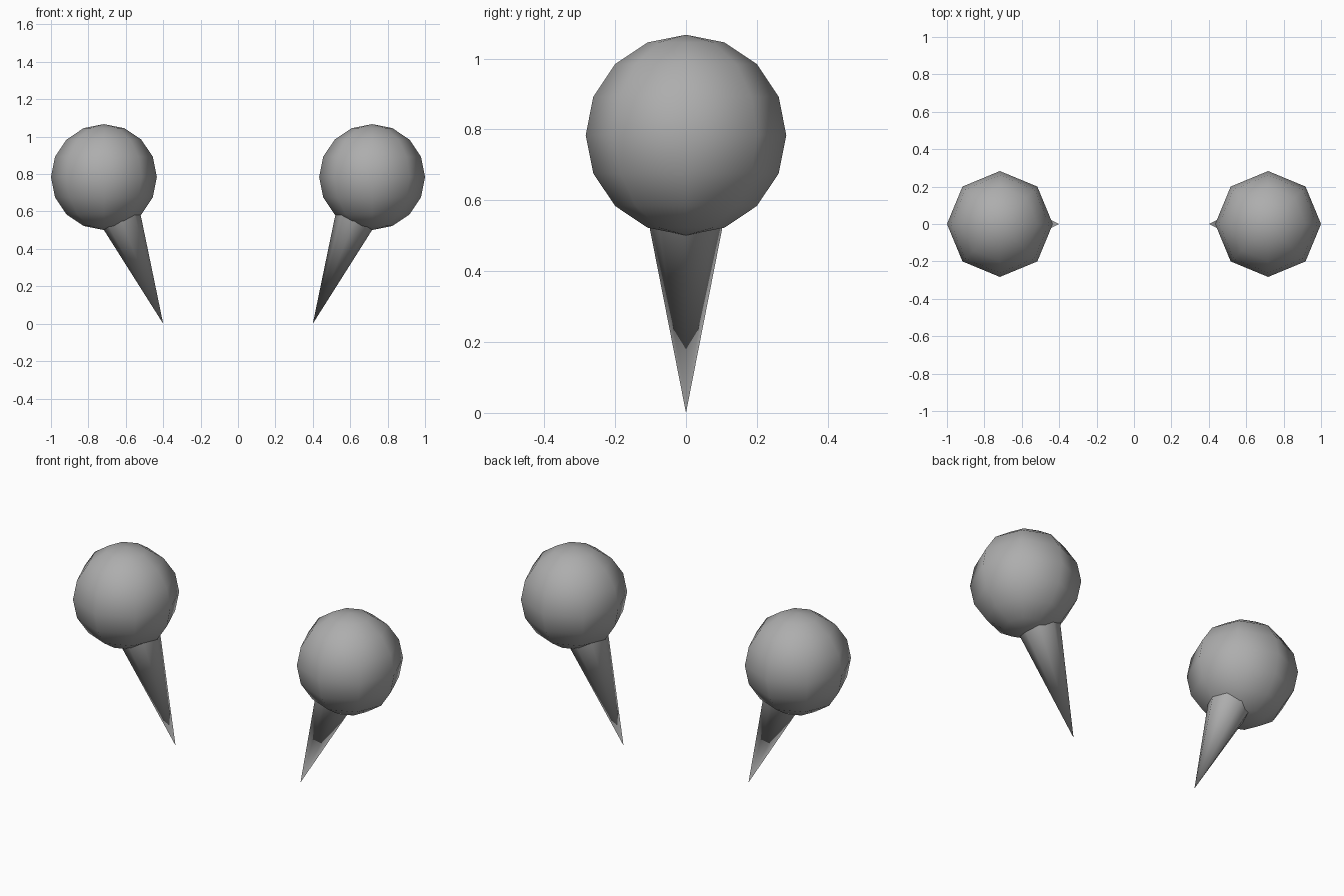
import bpy
import math
from mathutils import Vector

cube = bpy.data.objects.get("Cube")
if cube:
    bpy.data.objects.remove(cube, do_unlink=True)

# Single plain grey
grey = bpy.data.materials.new("plain_grey")
grey.use_nodes = True
COLOUR = (0.42, 0.42, 0.42, 1.0)
grey.diffuse_color = COLOUR
bsdf = next(n for n in grey.node_tree.nodes if n.type == 'BSDF_PRINCIPLED')
bsdf.inputs["Base Color"].default_value = COLOUR

BALL_R = 0.283
BALL = Vector((0.717, 0.0, 0.784))
TIP = Vector((0.40, 0.0, 0.0))
SPIKE_LEN = 0.68      # reaches a little way into the ball
SPIKE_SLOPE = 0.182   # radius gained per unit of length


def finish(name):
    ob = bpy.context.object
    ob.name = name
    ob.data.materials.append(grey)
    bpy.ops.object.shade_smooth_by_angle(angle=math.radians(60))
    return ob


for side, s in (("left", 1), ("right", -1)):
    ball = Vector((s * BALL.x, 0, BALL.z))
    tip = Vector((s * TIP.x, 0, TIP.z))
    axis = (tip - ball).normalized()

    # Low-poly ball with a vertex ring on the main axes
    bpy.ops.mesh.primitive_uv_sphere_add(segments=8, ring_count=8,
                                         radius=BALL_R, location=ball)
    finish(side + "_ball")

    # Spike leaning inwards, pointing from the ball centre to the ground
    tilt = math.atan2(axis.x, axis.z)
    bpy.ops.mesh.primitive_cone_add(vertices=8, radius1=SPIKE_LEN * SPIKE_SLOPE,
                                    radius2=0, depth=SPIKE_LEN,
                                    location=tip - axis * SPIKE_LEN / 2,
                                    rotation=(0, tilt, 0))
    finish(side + "_spike")
